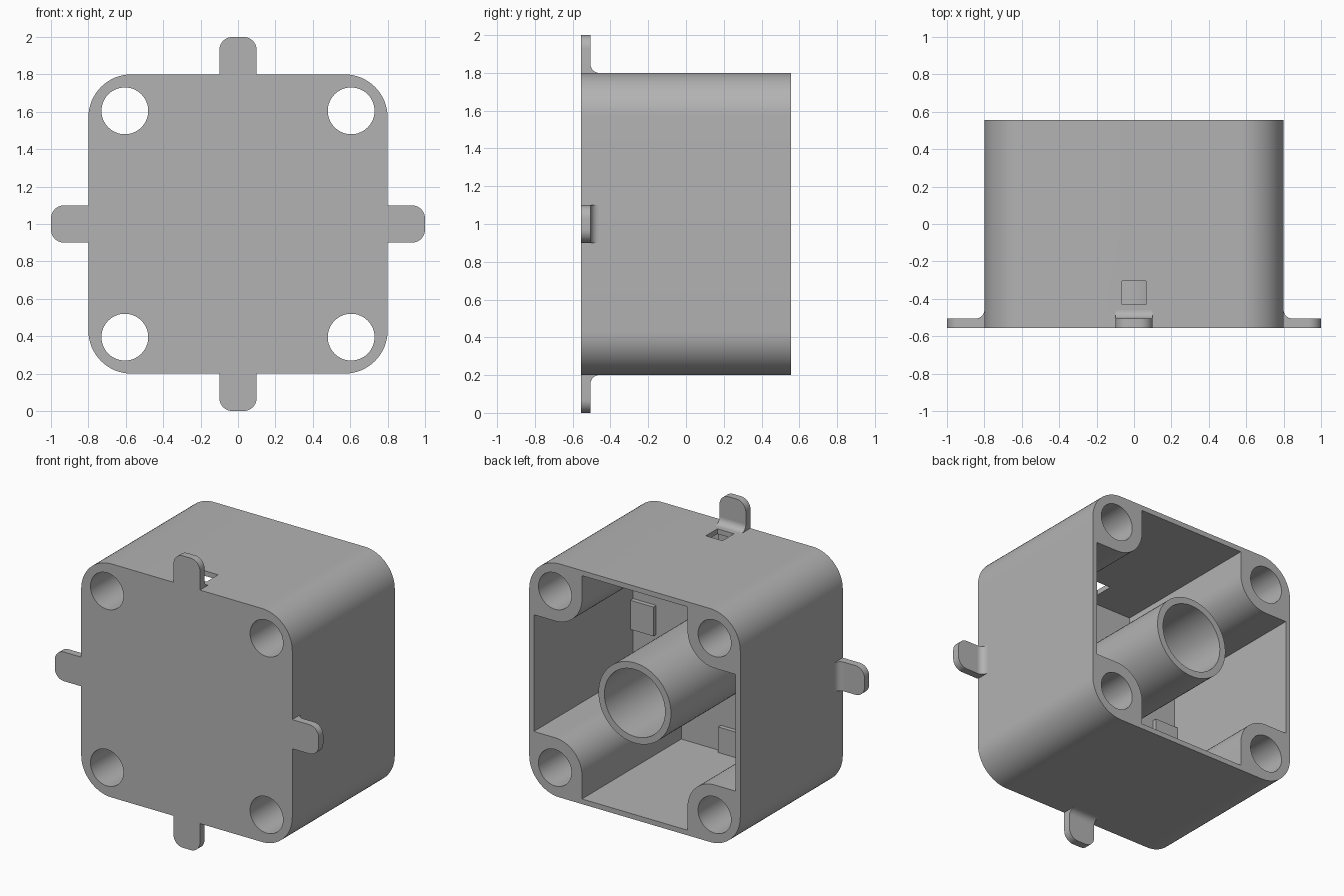
import bpy, bmesh
from math import cos, sin, pi, radians
from mathutils import Matrix, Vector

if "Cube" in bpy.data.objects:
    bpy.data.objects.remove(bpy.data.objects["Cube"])

FRONT, BACK = -0.555, 0.555
HALF, WALL, FLOOR = 0.8, 0.035, 0.035
CORNER, BOSS, HOLE = 0.23, 0.605, 0.125
INNER = HALF - WALL
FLOOR_Y = FRONT + FLOOR

grey = bpy.data.materials.new("plain grey")
grey.use_nodes = True
grey.diffuse_color = (0.45, 0.45, 0.45, 1)
grey.node_tree.nodes["Principled BSDF"].inputs["Base Color"].default_value = grey.diffuse_color

CENTRE = Matrix.Translation((0, 0, 1))


def arc(cx, cy, r, a0, a1, n=16):
    """Points on an arc, angles in degrees."""
    angles = [radians(a0 + (a1 - a0) * i / n) for i in range(n + 1)]
    return [(cx + r * cos(a), cy + r * sin(a)) for a in angles]


def prism(name, outline, lo, hi, axis="y", matrix=CENTRE):
    """Extrude an outline: (x, z) along y, or (y, z) along x."""
    bm = bmesh.new()
    place = (lambda u, v, t: (u, t, v)) if axis == "y" else (lambda u, v, t: (t, u, v))
    face = bm.faces.new([bm.verts.new(place(u, v, lo)) for u, v in outline])
    grown = bmesh.ops.extrude_face_region(bm, geom=[face])["geom"]
    shift = Vector(place(0, 0, hi - lo))
    bmesh.ops.translate(bm, vec=shift, verts=[g for g in grown if isinstance(g, bmesh.types.BMVert)])
    bmesh.ops.recalc_face_normals(bm, faces=bm.faces)
    bm.transform(matrix)
    mesh = bpy.data.meshes.new(name)
    bm.to_mesh(mesh)
    bm.free()
    mesh.materials.append(grey)
    obj = bpy.data.objects.new(name, mesh)
    bpy.context.collection.objects.link(obj)
    return obj


def circle(r, cx=0, cz=0, n=64):
    return arc(cx, cz, r, 0, 360, n)[:-1]


def box(x0, x1, z0, z1):
    return [(x0, z0), (x1, z0), (x1, z1), (x0, z1)]


def cut(obj, cutters):
    """Subtract each cutter, bake the result and drop the cutters."""
    for c in cutters:
        c.hide_render = True
        mod = obj.modifiers.new("cut", "BOOLEAN")
        mod.operation, mod.solver, mod.object = "DIFFERENCE", "EXACT", c
    bpy.context.view_layer.update()
    graph = bpy.context.evaluated_depsgraph_get()
    baked = bpy.data.meshes.new_from_object(obj.evaluated_get(graph))
    obj.modifiers.clear()
    obj.data = baked
    for c in cutters:
        bpy.data.objects.remove(c)


def quarters(points):
    """Repeat a first-quadrant run of points through four quarter turns."""
    out = []
    for k in range(4):
        for x, z in points:
            for _ in range(k):
                x, z = -z, x
            out.append((x, z))
    return out


# Housing: rounded block, open at the back, with four bored corner posts
c = HALF - CORNER
housing = prism("housing", quarters(arc(c, c, CORNER, 0, 90)), FRONT, BACK)
post_r = 0.205
inner_edge = BOSS - post_r
cavity = [(INNER, inner_edge)] + arc(BOSS, BOSS, post_r, 270, 180) + [(inner_edge, INNER)]
cutters = [prism("cavity_cutter", quarters(cavity), FLOOR_Y, BACK + 0.1)]
for sx in (-1, 1):
    for sz in (-1, 1):
        cutters.append(prism("bore_cutter", circle(HOLE, sx * BOSS, sz * BOSS), FRONT - 0.1, BACK + 0.1))
# Square slot through the top wall
cutters.append(prism("slot_cutter", box(-0.063, 0.063, INNER - 0.1, HALF + 0.1), -0.43, -0.305))
cut(housing, cutters)

# Central tube standing on the front plate
tube = prism("central_tube", circle(0.275), FRONT + 0.01, BACK)
cut(tube, [prism("tube_cutter", circle(0.23), FRONT - 0.1, BACK + 0.1)])

# Tabs on all four sides, each with a root fillet and an inner pad
parts = [housing, tube]
W, R, F = 0.1, 0.07, 0.045
TAB_Y = FRONT + 0.05
tab = [(-W, HALF - 0.02), (W, HALF - 0.02)] + arc(W - R, 1 - R, R, 0, 90, 10) + arc(R - W, 1 - R, R, 90, 180, 10)
fillet = [(TAB_Y, HALF - 0.01)] + arc(TAB_Y + F, HALF + F, F, 180, 270, 10) + [(TAB_Y + F, HALF - 0.01)]
for side, turn in (("top", 0), ("left", 90), ("bottom", 180), ("right", 270)):
    m = CENTRE @ Matrix.Rotation(radians(turn), 4, "Y")
    parts.append(prism(side + "_tab", tab, FRONT, TAB_Y, matrix=m))
    parts.append(prism(side + "_tab_fillet", fillet, -W, W, "x", m))
    parts.append(prism(side + "_inner_pad", box(-W, W, 0.59, INNER + 0.01), FLOOR_Y - 0.01, FLOOR_Y + 0.03, matrix=m))

# Smooth curved walls, keep edges crisp
bpy.ops.object.select_all(action="DESELECT")
for p in parts:
    p.select_set(True)
bpy.context.view_layer.objects.active = housing
bpy.ops.object.shade_smooth_by_angle(angle=radians(30))
